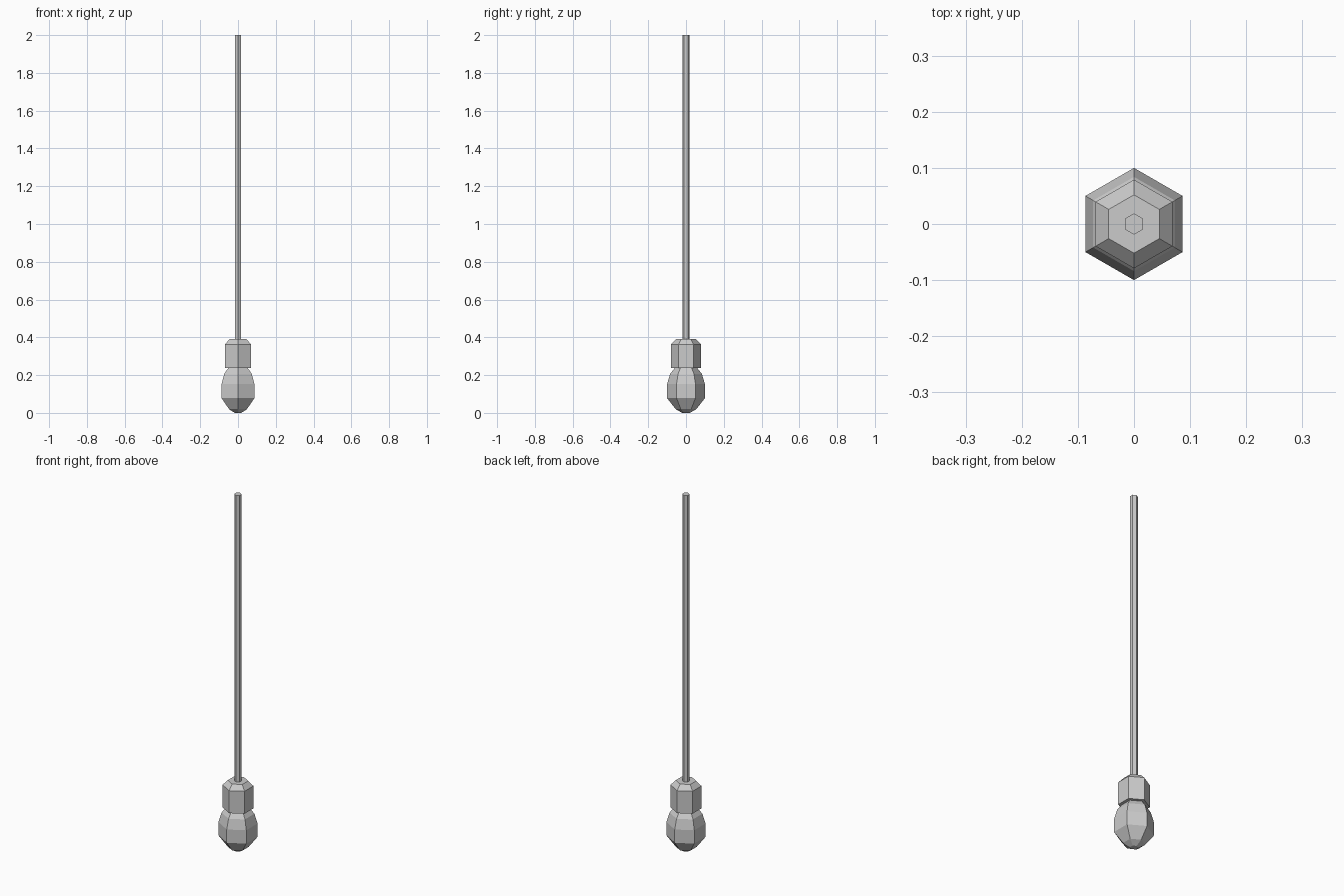
import bpy, bmesh, math

if "Cube" in bpy.data.objects:
    bpy.data.objects.remove(bpy.data.objects["Cube"])


def lathe(name, profile, sides=6):
    """Revolve (radius, z) points into a capped, flat-faced solid with corners on +-y."""
    bm = bmesh.new()
    rings = []
    for r, z in profile:
        rings.append([bm.verts.new((r * math.sin(2 * math.pi * i / sides),
                                    r * math.cos(2 * math.pi * i / sides), z))
                      for i in range(sides)])
    for low, high in zip(rings, rings[1:]):
        for i in range(sides):
            j = (i + 1) % sides
            bm.faces.new((low[i], low[j], high[j], high[i]))
    bm.faces.new(rings[0])
    bm.faces.new(rings[-1])
    bmesh.ops.recalc_face_normals(bm, faces=bm.faces)
    mesh = bpy.data.meshes.new(name)
    bm.to_mesh(mesh)
    bm.free()
    obj = bpy.data.objects.new(name, mesh)
    bpy.context.collection.objects.link(obj)
    return obj


# Glass bulb, rounded at the bottom and narrowing to the neck
lathe("bulb", [(0.02, 0.0), (0.055, 0.02), (0.1, 0.078), (0.1, 0.153),
               (0.084, 0.207), (0.06, 0.237)])

# Socket with a chamfered top
lathe("socket", [(0.079, 0.237), (0.079, 0.363), (0.052, 0.39)])

# Hanging cord
lathe("cord", [(0.019, 0.39), (0.019, 2.0)])
